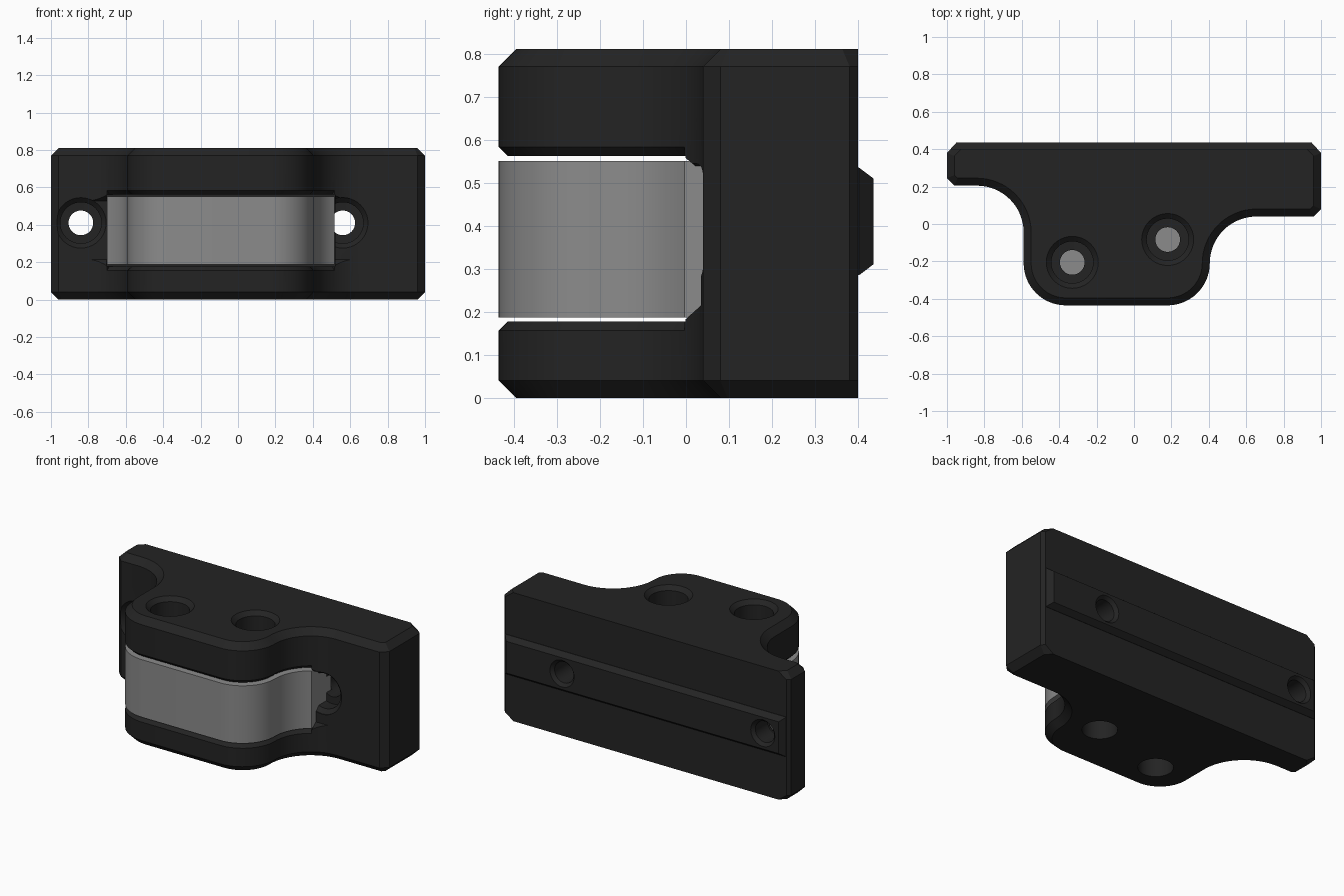
import bpy, bmesh, math
from mathutils import Vector

if "Cube" in bpy.data.objects:
    bpy.data.objects.remove(bpy.data.objects["Cube"])


def material(name, v):
    m = bpy.data.materials.new(name)
    m.diffuse_color = (v, v, v, 1)
    m.use_nodes = True
    m.node_tree.nodes["Principled BSDF"].inputs["Base Color"].default_value = m.diffuse_color
    return m


BLACK = material("matte black", 0.017)
GREY = material("mid grey", 0.26)


def loft(name, rings, mat=BLACK):
    """Closed solid skinned through rings of equal point count."""
    bm = bmesh.new()
    vs = [[bm.verts.new(p) for p in r] for r in rings]
    n = len(vs[0])
    for a, b in zip(vs, vs[1:]):
        for i in range(n):
            j = (i + 1) % n
            bm.faces.new((a[i], a[j], b[j], b[i]))
    bm.faces.new(vs[0][::-1])
    bm.faces.new(vs[-1])
    bmesh.ops.recalc_face_normals(bm, faces=bm.faces)
    me = bpy.data.meshes.new(name)
    bm.to_mesh(me)
    bm.free()
    me.materials.append(mat)
    ob = bpy.data.objects.new(name, me)
    bpy.context.collection.objects.link(ob)
    return ob


def combine(target, tool, op='DIFFERENCE'):
    mod = target.modifiers.new(tool.name, 'BOOLEAN')
    mod.operation, mod.object, mod.solver = op, tool, 'EXACT'
    bpy.context.view_layer.objects.active = target
    bpy.ops.object.modifier_apply(modifier=mod.name)
    bpy.data.objects.remove(tool)


def arc(cx, cy, r, a0, a1, n=16):
    ts = [math.radians(a0 + (a1 - a0) * i / n) for i in range(n + 1)]
    return [(cx + r * math.cos(t), cy + r * math.sin(t)) for t in ts]


def inset(pts, d):
    """Mitred inset of a counter-clockwise outline; the back edge stays put."""
    n, lines, out = len(pts), [], []
    for i in range(n):
        a, b = Vector(pts[i]), Vector(pts[(i + 1) % n])
        e = (b - a).normalized()
        lines.append((-e.y, e.x, 0 if min(a.y, b.y) > 0.399 else d))
    for i in range(n):
        (a, b, d1), (c, e, d2) = lines[i - 1], lines[i]
        det = a * e - b * c
        if abs(det) < 1e-4:
            dx, dy = a * d1, b * d1
        else:
            dx, dy = (d1 * e - b * d2) / det, (a * d2 - d1 * c) / det
        out.append((pts[i][0] + dx, pts[i][1] + dy))
    return out


def at_z(pts, z):
    return [(x, y, z) for x, y in pts]


def prism_x(name, yz, x0, x1):
    return loft(name, [[(x, y, z) for y, z in yz] for x in (x0, x1)])


def bore(axis, u, v, steps):
    """Stepped round cutter; steps are (position along axis, radius)."""
    rings = []
    for h, r in steps:
        c = arc(u, v, r, 0, 360, 40)[:-1]
        rings.append([(p, h, q) if axis == 'y' else (p, q, h) for p, q in c])
    return loft("bore", rings)


# Outline seen from above, starting at the left arm
front = (arc(-0.84, -0.045, 0.25, 90, 0) + arc(-0.365, -0.21, 0.225, 180, 270)
         + arc(0.18, -0.21, 0.225, 270, 360) + arc(0.655, -0.21, 0.25, 180, 90)[1:])
outline = front + [(0.96, 0.04), (1, 0.08), (1, 0.38), (0.98, 0.40), (-0.98, 0.40),
                   (-1, 0.38), (-1, 0.245), (-0.96, 0.205)]
body = loft("bracket_body", [at_z(inset(outline, d), z) for z, d in
                             ((0, 0.04), (0.04, 0), (0.77, 0), (0.81, 0.04))])

# Raised rail along the back
rail = loft("rail", [[(-x, y, z0), (x, y, z0), (x, y, z1), (-x, y, z1)] for x, y, z0, z1 in
                     ((0.96, 0.37, 0.285, 0.535), (0.98, 0.402, 0.285, 0.535),
                      (0.95, 0.435, 0.31, 0.51))])
combine(body, rail, 'UNION')

# Slot for the insert, with a chamfered mouth following the front
X0, X1, Z0, Z1 = -0.70, 0.515, 0.177, 0.562
combine(body, prism_x("pocket", [(-0.6, Z0), (0.195, Z0), (0.195, Z1), (-0.6, Z1)],
                      X0 - 0.003, X1 + 0.003))
for x0, x1, y in ((X1 - 0.01, 1.1, 0.035), (-1.1, X0 + 0.01, 0.2)):
    combine(body, prism_x("slot_end", [(-0.6, Z0), (y - 0.042, Z0), (y, 0.215), (y, 0.528),
                                       (y - 0.042, Z1), (-0.6, Z1)], x0, x1))
run = [(X0, 0.162)] + [p for p in front if X0 < p[0] < X1] + [(X1, -0.003)]
rings = []
for i, p in enumerate(run):
    t = Vector(run[min(i + 1, len(run) - 1)]) - Vector(run[max(i - 1, 0)])
    t.normalize()
    rings.append([(p[0] + t.y * o, p[1] - t.x * o, z) for o, z in
                  ((-0.022, Z0 + 0.001), (0.03, Z0 - 0.05), (0.03, Z1 + 0.05),
                   (-0.022, Z1 - 0.001))])
combine(body, loft("slot_chamfer", rings))

# Mounting holes through the plate: counterbored in front, countersunk behind
for x, y, seat in ((-0.84, 0.205, 0.29), (0.56, 0.04, 0.14)):
    combine(body, bore('y', x, 0.41, [(y - 0.25, 0.135), (y, 0.135), (y + 0.025, 0.11),
                                      (seat, 0.11), (seat + 0.001, 0.066), (0.415, 0.066),
                                      (0.436, 0.085), (0.5, 0.085)]))

# Vertical screw holes, above and below the slot
for x, y in ((-0.33, -0.205), (0.18, -0.083)):
    combine(body, bore('z', x, y, [(0.5, 0.066), (0.649, 0.066), (0.65, 0.112), (0.785, 0.112),
                                   (0.811, 0.14), (0.9, 0.14)]))
    combine(body, bore('z', x, y, [(-0.1, 0.1), (0.12, 0.1), (0.121, 0.066), (0.25, 0.066)]))

# Grey insert filling the slot
shape = run + [(X1, 0.19), (X0, 0.19)]
insert = loft("slot_insert", [at_z(shape, 0.187), at_z(shape, 0.55)], GREY)

for ob in (body, insert):
    bpy.ops.object.select_all(action='DESELECT')
    ob.select_set(True)
    bpy.context.view_layer.objects.active = ob
    bpy.ops.object.shade_smooth_by_angle(angle=math.radians(25))
